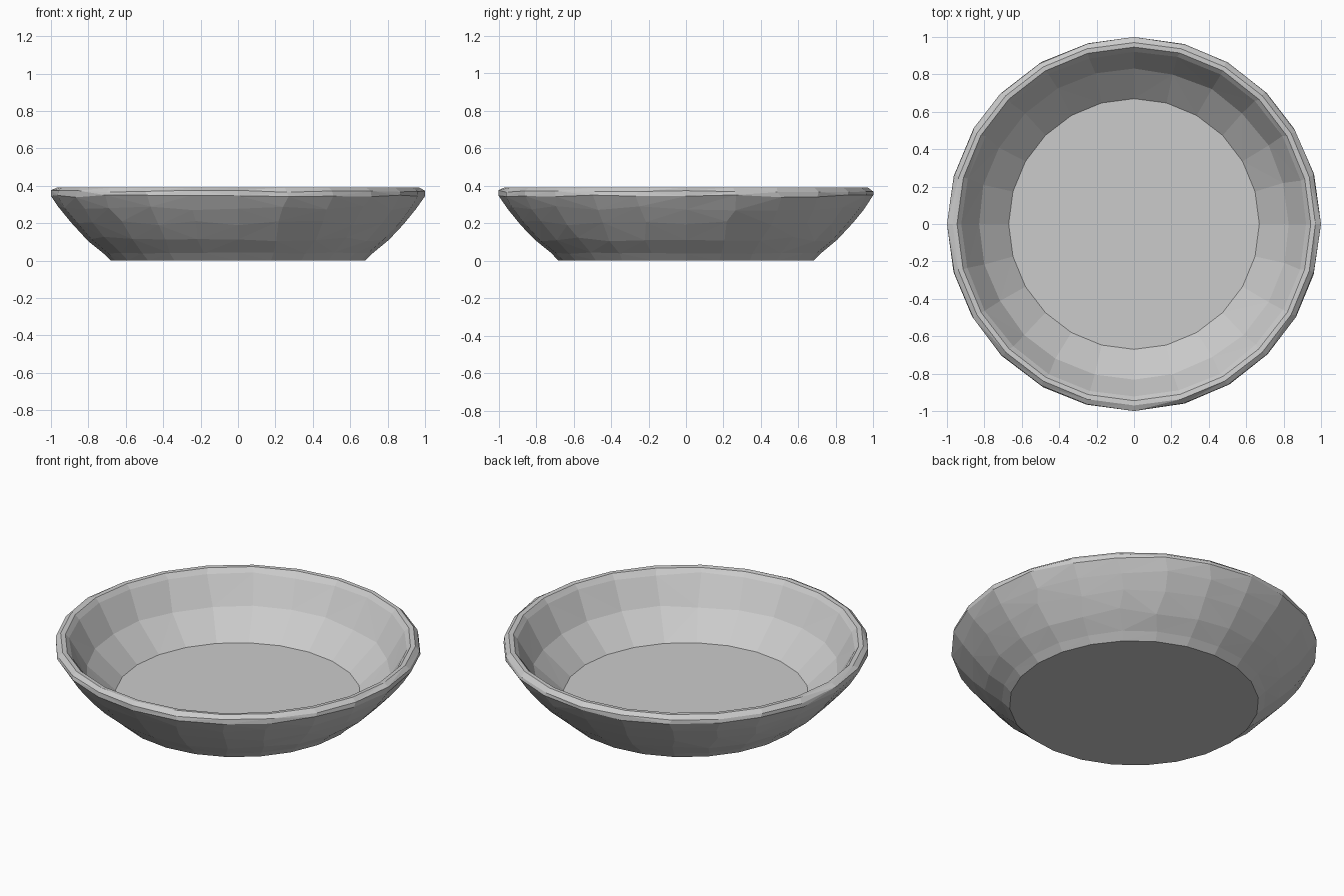
import bpy, bmesh, math, random

if "Cube" in bpy.data.objects:
    bpy.data.objects.remove(bpy.data.objects["Cube"])

random.seed(4)
SIDES = 24

# Bowl cross-section: radius, height, wobble (hand-hewn unevenness)
PROFILE = [
    (0.68, 0.00, 0.0), (0.72, 0.04, 0.004), (0.81, 0.115, 0.012),
    (0.89, 0.20, 0.012), (0.955, 0.28, 0.012), (0.998, 0.345, 0.008),
    (0.995, 0.37, 0.006), (0.97, 0.39, 0.0), (0.945, 0.388, 0.002),
    (0.92, 0.36, 0.006), (0.83, 0.205, 0.006), (0.67, 0.06, 0.0),
]

bm = bmesh.new()
rings = []
for r, z, wobble in PROFILE:
    ring = []
    for i in range(SIDES):
        # slide along the curved wall so the silhouette stays true
        slide = random.uniform(-wobble, wobble)
        a = math.tau * i / SIDES
        if i % 6:
            a += random.uniform(-wobble, wobble) * 2
        k = 0.2 if r > 0.96 else 0.8
        rr = min(r + slide * k, 1.0)
        if r > 0.99 and i % 6 == 0:
            rr = 1.0
        ring.append(bm.verts.new((rr * math.cos(a), rr * math.sin(a), z + slide)))
    rings.append(ring)

# Walls and rounded lip
walls = []
for lower, upper in zip(rings, rings[1:]):
    for i in range(SIDES):
        j = (i + 1) % SIDES
        walls.append(bm.faces.new((lower[i], lower[j], upper[j], upper[i])))

# Underside and inner floor
bm.faces.new(list(reversed(rings[0])))
bm.faces.new(rings[-1])

# Irregular facets
bmesh.ops.triangulate(bm, faces=walls, quad_method='SHORT_EDGE')
bmesh.ops.recalc_face_normals(bm, faces=bm.faces[:])

mesh = bpy.data.meshes.new("bowl")
bm.to_mesh(mesh)
bm.free()
bowl = bpy.data.objects.new("bowl", mesh)
bpy.context.collection.objects.link(bowl)
